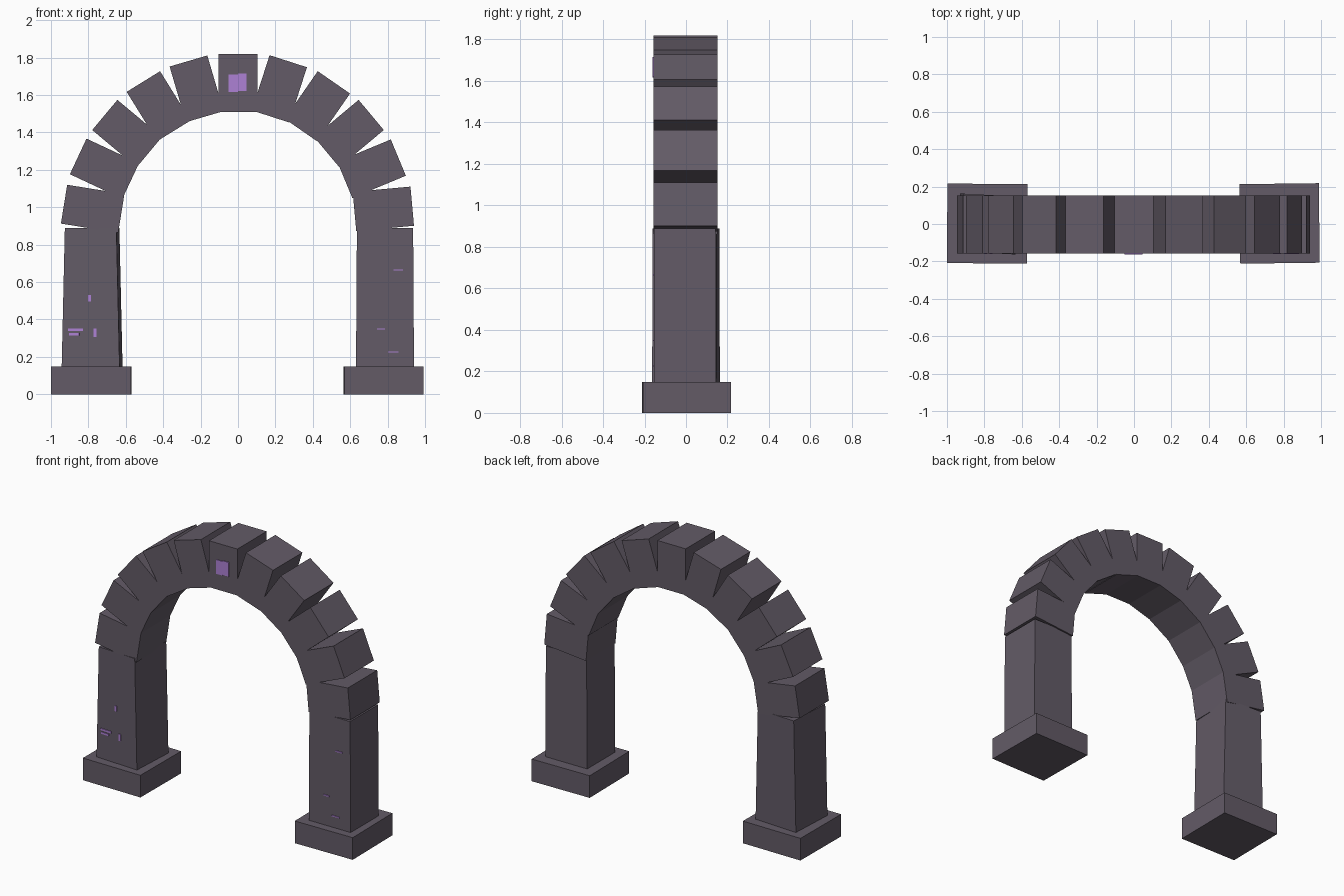
import bpy, bmesh, math
from mathutils import Matrix, Vector

cube = bpy.data.objects.get("Cube")
if cube:
    bpy.data.objects.remove(cube, do_unlink=True)


def make_material(name, rgb):
    mat = bpy.data.materials.new(name)
    mat.use_nodes = True
    mat.diffuse_color = (*rgb, 1)
    mat.node_tree.nodes["Principled BSDF"].inputs["Base Color"].default_value = (*rgb, 1)
    return mat


STONE = make_material("dark stone", (0.125, 0.105, 0.135))
GLOW = make_material("violet rune", (0.42, 0.22, 0.66))


def block(name, size, matrix, mat=STONE, top_scale=1.0):
    """Box placed by a matrix; top_scale narrows its upper face along x."""
    bm = bmesh.new()
    bmesh.ops.create_cube(bm, size=1)
    for v in bm.verts:
        v.co *= Vector(size)
        if v.co.z > 0:
            v.co.x *= top_scale
    mesh = bpy.data.meshes.new(name)
    bm.to_mesh(mesh)
    bm.free()
    mesh.materials.append(mat)
    obj = bpy.data.objects.new(name, mesh)
    obj.matrix_world = matrix
    bpy.context.collection.objects.link(obj)
    return obj


def place(x, y, z, turn=0, axis="Z"):
    return Matrix.Translation((x, y, z)) @ Matrix.Rotation(math.radians(turn), 4, axis)


def runes(name, frame, face_y, marks):
    """Thin glowing plates on a front face; marks are x, z, width, height."""
    for i, (x, z, w, h) in enumerate(marks):
        block(f"{name}_{i + 1}", (w, 0.008, h),
              frame @ Matrix.Translation((x, face_y, z)), GLOW)


# Plinths
block("left_plinth", (0.425, 0.425, 0.148), place(0.778, 0.003, 0.074, 0.7))
block("right_plinth", (0.428, 0.425, 0.148), place(-0.785, 0.002, 0.074, -0.5))

# Pillars
LEG_BOTTOM, LEG_TOP = 0.14, 0.888
leg_height = LEG_TOP - LEG_BOTTOM
leg_mid = (LEG_TOP + LEG_BOTTOM) / 2
left_frame = place(0.786, -0.006, leg_mid)
right_frame = place(-0.78, 0, leg_mid, -3)
block("left_pillar", (0.31, 0.296, leg_height), left_frame, top_scale=0.97)
block("right_pillar", (0.31, 0.31, leg_height), right_frame, top_scale=0.89)

# Arch stones, each slightly tilted from its true radial angle
COUNT, SPRING, RADIUS = 11, 0.88, 0.785
step = 180 / COUNT
tilts = [1, 0.5, -1, 1, 0, 0, 1.5, 2, 1, 2, 3]
for i, tilt in enumerate(tilts):
    angle = (i - COUNT // 2) * step
    a = math.radians(angle)
    name = "keystone" if angle == 0 else f"arch_stone_{i + 1}"
    block(name, (0.21, 0.31, 0.31),
          place(RADIUS * math.sin(a), -0.002, SPRING + RADIUS * math.cos(a), angle + tilt, "Y"))

# Glowing runes
runes("keystone_rune", place(0, 0, SPRING + RADIUS), -0.158,
      [(-0.025, -0.002, 0.05, 0.095), (0.022, 0.003, 0.046, 0.095)])
runes("right_rune", right_frame, -0.156,
      [(-0.005, 0, 0.015, 0.036), (-0.08, -0.17, 0.08, 0.013),
       (-0.088, -0.193, 0.055, 0.013), (0.024, -0.185, 0.015, 0.045)])
runes("left_rune", left_frame, -0.15,
      [(0.07, 0.151, 0.05, 0.007), (-0.022, -0.165, 0.042, 0.007), (0.045, -0.288, 0.056, 0.007)])
